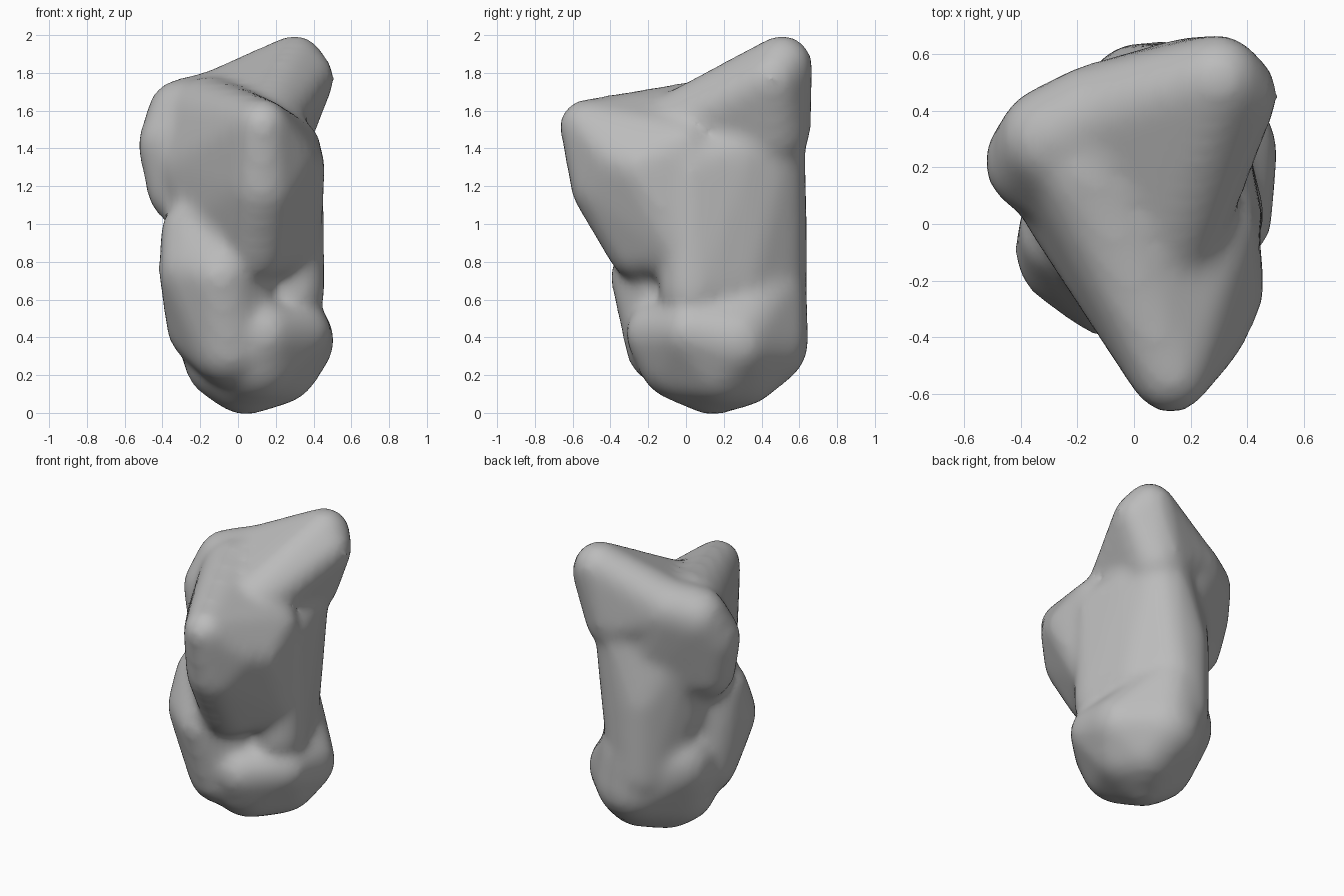
import bpy
import bmesh
from mathutils import Matrix

cube = bpy.data.objects.get("Cube")
if cube:
    bpy.data.objects.remove(cube, do_unlink=True)

PAD = 0.012  # allowance for what the softening wears away


def add_hull(target, blobs):
    """Wrap a convex skin round a group of spheres (x, y, z, radius)."""
    bm = bmesh.new()
    for x, y, z, r in blobs:
        bmesh.ops.create_icosphere(bm, subdivisions=3, radius=r + PAD,
                                   matrix=Matrix.Translation((x, y, z)))
    hull = bmesh.ops.convex_hull(bm, input=bm.verts)
    spare = {g for g in hull["geom_interior"] + hull["geom_unused"]
             if isinstance(g, bmesh.types.BMVert)}
    bmesh.ops.delete(bm, geom=list(spare), context="VERTS")
    part = bpy.data.meshes.new("hull")
    bm.to_mesh(part)
    bm.free()
    target.from_mesh(part)
    bpy.data.meshes.remove(part)


# Rounded base with a raised rim towards the front
base = [(.04, .14, .22, .22), (.14, .28, .27, .23), (.2, .18, .28, .23), (.3, .26, .38, .2),
        (.33, .02, .43, .15), (.1, -.02, .3, .23), (.13, -.14, .42, .17), (-.04, .15, .3, .24),
        (.1, .4, .38, .24), (-.1, .25, .52, .24), (.08, .42, .62, .21)]
# Swelling on the side of the base
side_bulge = [(-.22, -.1, .75, .19), (-.23, -.03, .95, .17), (-.09, -.23, .72, .16),
              (-.04, -.1, .36, .21), (-.16, .05, .47, .21), (0, .15, .7, .25),
              (0, -.1, .95, .2)]
# Upright trunk with one flattened corner
trunk = [(.03, .43, .5, .2), (.03, .43, 1.0, .2), (.15, .44, 1.4, .18), (.2, .28, .7, .17),
         (.2, .27, 1.35, .19), (.29, .03, .65, .16), (.29, .03, 1.3, .15),
         (-.08, .25, .9, .2), (-.08, .2, 1.4, .25)]
# Overhanging prow running back into the crown
prow = [(.13, -.53, 1.52, .13), (.13, -.43, 1.2, .17), (.25, -.37, 1.35, .14),
        (.3, -.24, 1.3, .15), (.28, -.02, 1.4, .15), (.1, -.24, .88, .17), (.27, -.02, .9, .16),
        (-.15, .2, 1.55, .22), (-.2, .1, 1.3, .2), (-.1, 0, 1.05, .2)]
# Broad shoulder and the high peak behind it
shoulder = [(-.35, .22, 1.42, .17), (-.29, .3, 1.58, .18), (-.31, .2, 1.18, .16),
            (-.13, .38, 1.62, .18), (.2, .35, 1.5, .18), (0, .05, 1.45, .2),
            (-.12, .1, 1.05, .2), (.08, .35, 1.2, .2)]
peak = [(.3, .51, 1.84, .15), (.36, .46, 1.77, .14), (.2, .46, 1.5, .19),
        (-.12, .38, 1.62, .18), (.2, .2, 1.58, .16), (.1, -.1, 1.48, .18)]

bm = bmesh.new()
for group in (base, side_bulge, trunk, prow, shoulder, peak):
    add_hull(bm, group)
mesh = bpy.data.meshes.new("stone")
bm.to_mesh(mesh)
bm.free()
stone = bpy.data.objects.new("stone", mesh)
bpy.context.collection.objects.link(stone)

# Fuse the masses into one skin and soften the joins
remesh = stone.modifiers.new("fuse", "REMESH")
remesh.mode = "VOXEL"
remesh.voxel_size = 0.03
remesh.use_smooth_shade = True
soften = stone.modifiers.new("soften", "SMOOTH")
soften.factor = 0.5
soften.iterations = 14

grey = bpy.data.materials.new("stone grey")
grey.use_nodes = True
colour = (0.5, 0.5, 0.5, 1)
grey.diffuse_color = colour
grey.node_tree.nodes["Principled BSDF"].inputs["Base Color"].default_value = colour
mesh.materials.append(grey)
